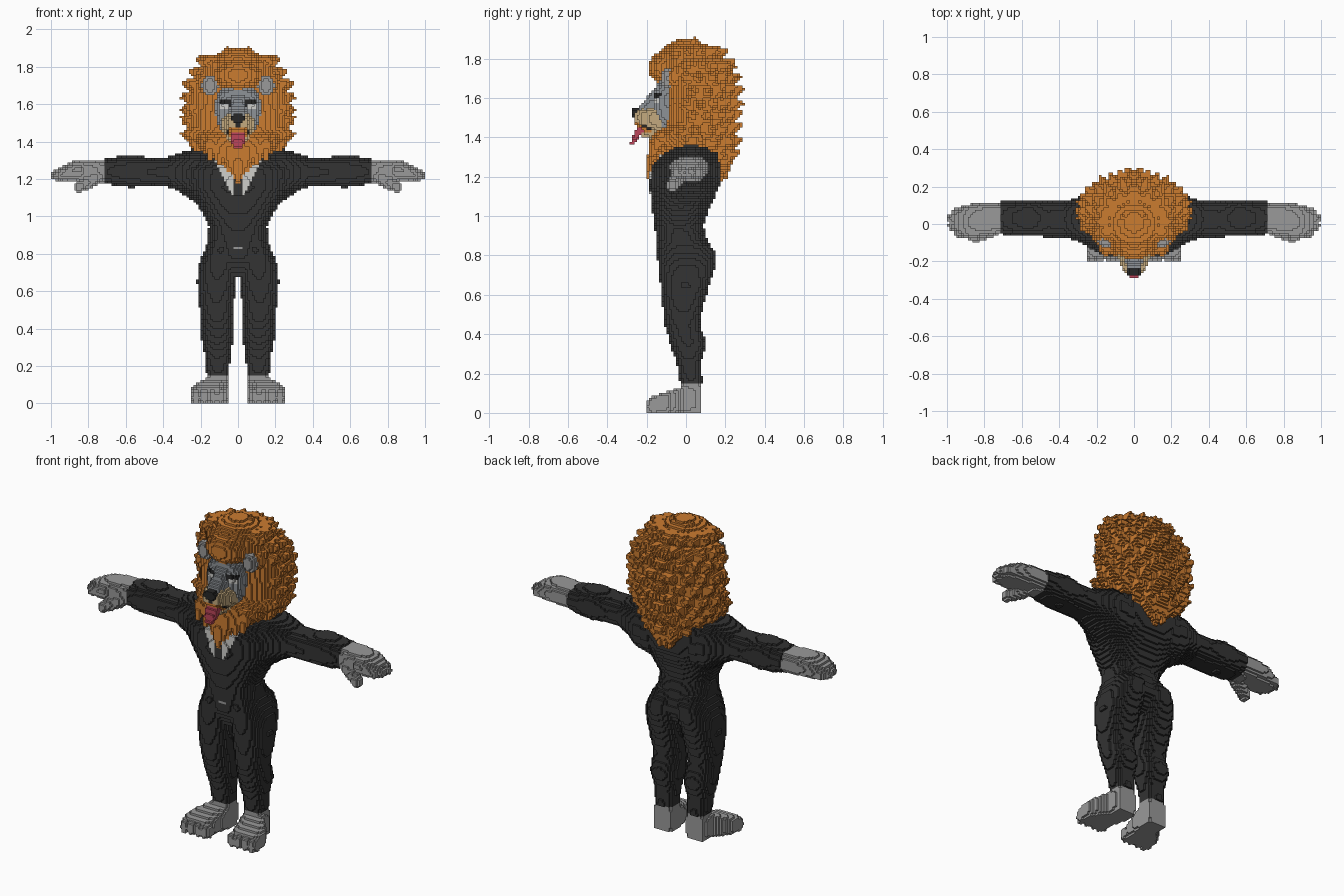
import bpy
import math
import random
from mathutils import Vector

random.seed(4)
if bpy.data.objects.get("Cube"):
    bpy.data.objects.remove(bpy.data.objects["Cube"])

SIZE = 0.0125   # edge of one block
COLOURS = {
    "suit_black": (.033, .033, .033),
    "fur_grey": (.32, .32, .32),
    "mane_orange": (.6, .2, .03),
    "face_grey": (.27, .29, .31),
    "muzzle_cream": (.55, .4, .21),
    "tongue_red": (.5, .06, .1),
    "shirt_white": (.62, .62, .6),
    "nose_black": (.02, .02, .02),
}
materials = {}
for colour_name, rgb in COLOURS.items():
    mat = bpy.data.materials.new(colour_name)
    mat.use_nodes = True
    mat.diffuse_color = (*rgb, 1)
    mat.node_tree.nodes["Principled BSDF"].inputs["Base Color"].default_value = (*rgb, 1)
    materials[colour_name] = mat

blocks = {}     # grid cell -> [part name, colour]


def centre(cell):
    return [(c + .5) * SIZE for c in cell]


def put(cell, part, colour, mirror):
    """Fill one block, and its twin across x when mirrored."""
    if cell[2] < 0:
        return
    if not mirror:
        blocks[cell] = [part, colour]
        return
    for i in (cell[0], -1 - cell[0]):
        side = "left_" if i >= 0 else "right_"
        blocks[(i, cell[1], cell[2])] = [side + part, colour]


def span(low, high):
    return range(math.floor(low / SIZE), math.ceil(high / SIZE) + 1)


def between(rows, t):
    """Interpolate section rows at position t."""
    for low, high in zip(rows, rows[1:]):
        if low[0] <= t <= high[0]:
            f = (t - low[0]) / (high[0] - low[0])
            return [p + (q - p) * f for p, q in zip(low[1:], high[1:])]


def loft(part, colour, axis, rows, power=2.5, mirror=False):
    """Fill rounded sections (t, a0, a1, b0, b1) along an axis."""
    order = {"x": (0, 1, 2), "y": (1, 0, 2), "z": (2, 0, 1)}[axis]
    for k in span(rows[0][0], rows[-1][0]):
        section = between(rows, (k + .5) * SIZE)
        if not section:
            continue
        a0, a1, b0, b1 = section
        for i in span(a0, a1):
            for j in span(b0, b1):
                a = ((i + .5) * SIZE - (a0 + a1) / 2) / ((a1 - a0) / 2)
                b = ((j + .5) * SIZE - (b0 + b1) / 2) / ((b1 - b0) / 2)
                if abs(a) ** power + abs(b) ** power <= 1:
                    cell = [0, 0, 0]
                    for slot, value in zip(order, (k, i, j)):
                        cell[slot] = value
                    put(tuple(cell), part, colour, mirror)


def even(rows):
    """Rows (t, half width, b0, b1) made symmetric in x."""
    return [(t, -w, w, b0, b1) for t, w, b0, b1 in rows]


def blob(part, colour, at, radii, mirror=False):
    ranges = [span(p - r, p + r) for p, r in zip(at, radii)]
    for i in ranges[0]:
        for j in ranges[1]:
            for k in ranges[2]:
                point = centre((i, j, k))
                if sum(((p - q) / r) ** 2 for p, q, r in zip(point, at, radii)) <= 1:
                    put((i, j, k), part, colour, mirror)


def tuft(part, colour, base, tip, r0, r1=.01, mirror=False):
    """Tapered rod from base to tip."""
    for n in range(9):
        r = r0 + (r1 - r0) * n / 8
        blob(part, colour, Vector(base).lerp(Vector(tip), n / 8), (r, r, r), mirror)


def paint(parts, colour, rule):
    for cell, entry in blocks.items():
        x, y, z = centre(cell)
        if entry[0] in parts and rule(abs(x), y, z):
            entry[1] = colour


# Suit
loft("jacket", "suit_black", "z", even([
    (.68, .08, -.1, .08), (.78, .17, -.145, .14), (.87, .165, -.15, .11),
    (.95, .155, -.16, .09), (1.05, .21, -.175, .125), (1.15, .28, -.185, .17),
    (1.25, .3, -.18, .185), (1.32, .27, -.13, .175), (1.365, .2, -.05, .12)]))
loft("trouser_leg", "suit_black", "z", [
    (.15, .05, .168, -.03, .085), (.25, .04, .178, -.045, .075),
    (.35, .025, .195, -.08, .105), (.45, .03, .197, -.11, .07),
    (.55, .02, .212, -.12, .09), (.65, .008, .22, -.13, .12),
    (.75, 0, .208, -.14, .15), (.82, 0, .18, -.145, .15), (.87, 0, .16, -.14, .11)],
    mirror=True)
loft("sleeve", "suit_black", "x", [
    (.14, -.13, .17, 1.05, 1.36), (.24, -.12, .17, 1.08, 1.36),
    (.31, -.09, .14, 1.13, 1.34), (.38, -.07, .12, 1.16, 1.315),
    (.46, -.07, .12, 1.165, 1.31), (.56, -.065, .13, 1.155, 1.33),
    (.65, -.06, .12, 1.16, 1.32), (.715, -.055, .12, 1.18, 1.305)], mirror=True)

# Shirt opening, tie and belt buckle
paint(["jacket"], "shirt_white",
      lambda x, y, z: y < -.04 and 1.1 < z < 1.31 and x < .025 + .5 * (z - 1.1))
paint(["jacket"], "suit_black", lambda x, y, z: x < .024 and z < 1.215)
paint(["jacket"], "fur_grey", lambda x, y, z: y < -.1 and x < .03 and .825 < z < .84)

# Hands
loft("hand", "fur_grey", "x", [
    (.71, -.05, .11, 1.175, 1.305), (.8, -.065, .115, 1.185, 1.305),
    (.88, -.08, .105, 1.185, 1.295), (.93, -.065, .09, 1.185, 1.275),
    (.96, -.04, .07, 1.19, 1.26)], mirror=True)
for y, reach in ((-.055, .94), (-.01, .968), (.035, .972), (.075, .95)):
    tuft("hand", "fur_grey", (.86, y, 1.25), (reach, y * .8, 1.22), .032, .027, mirror=True)
tuft("hand", "fur_grey", (.76, -.03, 1.21), (.85, -.07, 1.155), .04, .03, mirror=True)

# Feet
loft("foot", "fur_grey", "y", [
    (-.18, .08, .25, 0, .08), (-.1, .06, .25, 0, .105), (-.04, .05, .21, 0, .125),
    (0, .05, .175, 0, .15), (.08, .055, .165, 0, .14)], power=5, mirror=True)
loft("foot", "fur_grey", "z", [
    (0, .05, .165, -.04, .08), (.15, .05, .165, -.03, .08)], power=3, mirror=True)
for x in (.09, .135, .18, .225):
    blob("foot", "fur_grey", (x, -.165, .035), (.028, .04, .045), mirror=True)

# Mane core and forelock
mane = [(1.18, .02, -.2, .2), (1.24, .08, -.2, .22), (1.3, .15, -.195, .23),
        (1.36, .22, -.19, .235), (1.42, .26, -.17, .235), (1.46, .27, -.11, .235),
        (1.66, .27, -.1, .24), (1.74, .235, -.11, .21), (1.82, .18, -.14, .16),
        (1.87, .11, -.1, .1), (1.9, .04, -.03, .05)]
loft("mane", "mane_orange", "z", even(mane), power=2.1)
blob("mane", "mane_orange", (0, -.09, 1.755), (.13, .1, .09))

# Rows of tufts around the sides and back
for row in range(9):
    z = 1.31 + row * .064
    wide, front, back = between(mane, z)
    middle, deep = (front + back) / 2, (back - front) / 2
    for n in range(6):
        a = math.pi * (-.12 + .12 * (n + .5 * (row % 2)))
        base = Vector((wide * math.cos(a) * .88, middle + deep * math.sin(a) * .88, z))
        out = Vector((math.cos(a) * .065, math.sin(a) * .06 + .01, random.uniform(0, .035)))
        tuft("mane", "mane_orange", base, base + out, .045, mirror=False)
        base.x, out.x = -base.x, -out.x
        tuft("mane", "mane_orange", base, base + out, .045)

# Crown points, hanging beard points and nape point
for side in (-1, 1):
    for x, z in ((.06, 1.91), (.15, 1.86), (.215, 1.79)):
        for y in (-.04, .04, .11):
            tuft("mane", "mane_orange", (side * x * .8, y - .02, z - .09),
                 (side * x, y, z - abs(y - .02) * .5), .04)
    for x, z in ((.05, 1.24), (.1, 1.28), (.15, 1.31)):
        tuft("mane", "mane_orange", (side * x, -.13, z + .08), (side * x, -.17, z), .035)
    tuft("mane", "mane_orange", (side * .06, .19, 1.3), (side * .03, .2, 1.2), .05)

# Face and ears
loft("face", "face_grey", "z", even([
    (1.43, .08, -.15, .02), (1.5, .115, -.17, .02), (1.6, .125, -.17, .02),
    (1.66, .11, -.155, .02), (1.7, .07, -.13, .02)]), power=2.6)
blob("ear", "fur_grey", (.15, -.095, 1.7), (.045, .03, .055), mirror=True)

# Eyes and brows
paint(["face"], "shirt_white",
      lambda x, y, z: y < -.06 and .05 < x < .1 and 1.575 < z < 1.605)
paint(["face"], "nose_black",
      lambda x, y, z: y < -.06 and (.025 < x < .1 and 1.6 < z < 1.625
                                    or .025 < x < .055 and 1.57 < z < 1.61))

# Muzzle, jaw, nose bridge and nose
loft("muzzle", "muzzle_cream", "y", [
    (-.26, -.045, .045, 1.46, 1.54), (-.22, -.075, .075, 1.435, 1.555),
    (-.13, -.092, .092, 1.42, 1.565)])
loft("jaw", "muzzle_cream", "y", [
    (-.225, -.04, .04, 1.4, 1.45), (-.13, -.065, .065, 1.385, 1.47)])
loft("nose_bridge", "face_grey", "z", even([
    (1.54, .045, -.25, -.1), (1.58, .045, -.215, -.1), (1.64, .035, -.17, -.1)]), power=4)
loft("nose", "nose_black", "y", [
    (-.28, -.03, .03, 1.505, 1.55), (-.24, -.037, .037, 1.49, 1.555)])
paint(["muzzle", "jaw"], "nose_black",
      lambda x, y, z: y < -.17 and (x < .007 and 1.47 < z < 1.5
                                    or .04 < x < .065 and 1.435 < z < 1.462))
paint(["muzzle", "jaw"], "mane_orange",
      lambda x, y, z: y < -.17 and x < .045 and 1.43 < z < 1.475)

# Tongue
loft("tongue", "tongue_red", "z", [
    (1.36, -.02, .02, -.287, -.262), (1.4, -.035, .035, -.275, -.24),
    (1.445, -.037, .037, -.255, -.2)], power=4)

# Turn each part's blocks into a mesh of its outer faces
for part in sorted({entry[0] for entry in blocks.values()}):
    verts, faces, colours = {}, [], []
    for cell, (owner, colour) in blocks.items():
        if owner != part:
            continue
        for axis in range(3):
            for step in (0, 1):
                beside = list(cell)
                beside[axis] += 2 * step - 1
                if tuple(beside) in blocks:
                    continue
                loop = []
                for u, v in ((0, 0), (1, 0), (1, 1), (0, 1)):
                    corner = list(cell)
                    corner[axis] += step
                    corner[(axis + 1) % 3] += u
                    corner[(axis + 2) % 3] += v
                    loop.append(verts.setdefault(tuple(corner), len(verts)))
                faces.append(loop if step else loop[::-1])
                colours.append(colour)
    if not faces:
        continue
    mesh = bpy.data.meshes.new(part)
    mesh.from_pydata([[c * SIZE for c in corner] for corner in verts], [], faces)
    used = sorted(set(colours))
    for colour in used:
        mesh.materials.append(materials[colour])
    for face, colour in zip(mesh.polygons, colours):
        face.material_index = used.index(colour)
    bpy.context.collection.objects.link(bpy.data.objects.new(part, mesh))
